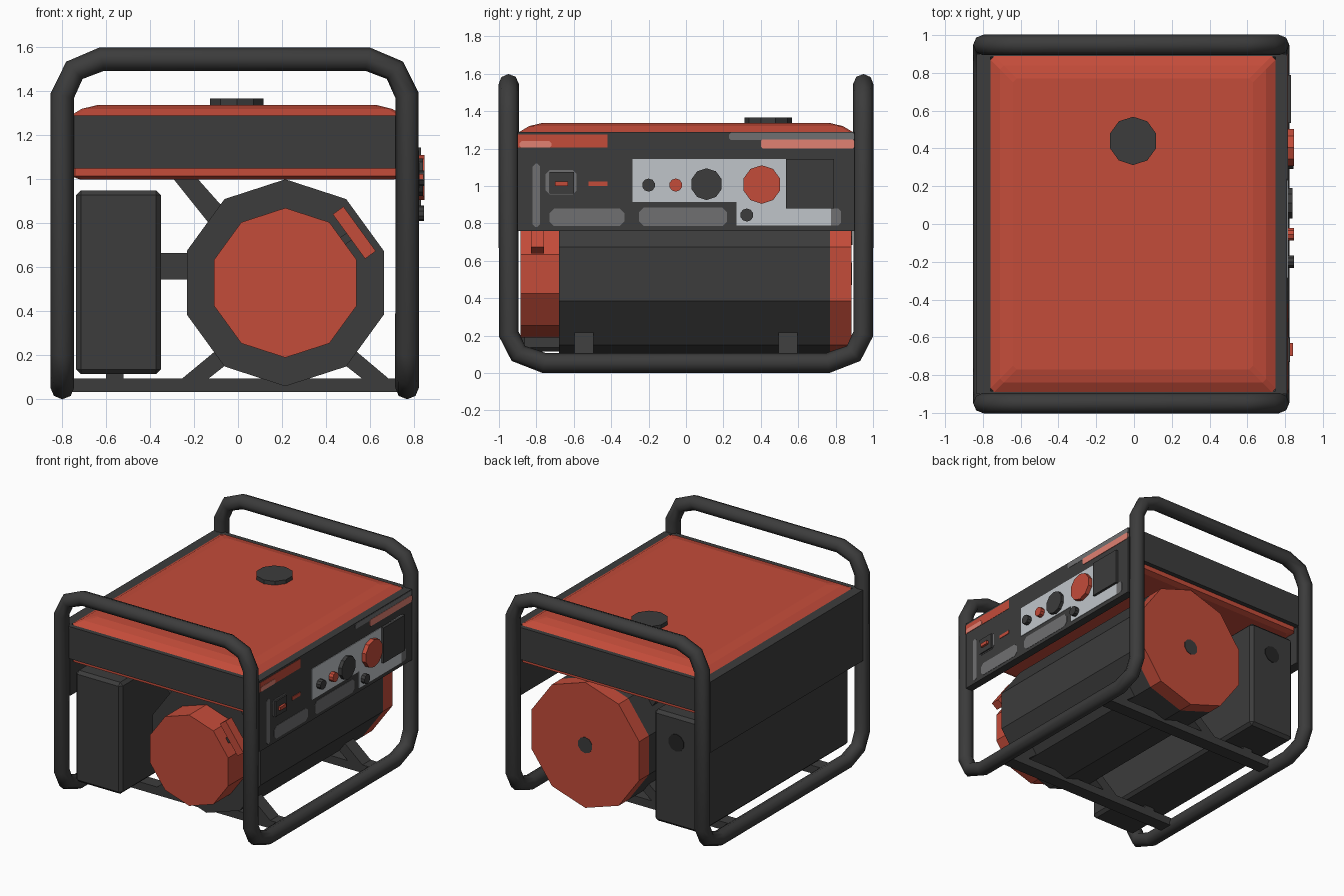
import bpy, bmesh, math

if "Cube" in bpy.data.objects:
    bpy.data.objects.remove(bpy.data.objects["Cube"])

# Flat colours
def colour(name, r, g, b):
    m = bpy.data.materials.new(name)
    m.diffuse_color = (r, g, b, 1)
    m.use_nodes = True
    m.node_tree.nodes["Principled BSDF"].inputs["Base Color"].default_value = m.diffuse_color
    return m

DARK = colour("charcoal", 0.045, 0.045, 0.045)
RED = colour("red", 0.55, 0.072, 0.042)
SILVER = colour("silver", 0.53, 0.56, 0.59)
GREY = colour("mid_grey", 0.16, 0.16, 0.165)
SALMON = colour("salmon", 0.75, 0.22, 0.17)
BLACK = colour("near_black", 0.018, 0.018, 0.018)


def finish(name, bm, mat):
    bmesh.ops.recalc_face_normals(bm, faces=bm.faces)
    me = bpy.data.meshes.new(name)
    bm.to_mesh(me)
    bm.free()
    me.materials.append(mat)
    ob = bpy.data.objects.new(name, me)
    bpy.context.collection.objects.link(ob)
    return ob


def prism(name, pts, axis, a, b, mat, bevel=0):
    """Extrude a 2D outline along an axis from a to b."""
    place = {'x': lambda u, v, t: (t, u, v),
             'y': lambda u, v, t: (u, t, v),
             'z': lambda u, v, t: (u, v, t)}[axis]
    bm = bmesh.new()
    r1 = [bm.verts.new(place(u, v, a)) for u, v in pts]
    r2 = [bm.verts.new(place(u, v, b)) for u, v in pts]
    bm.faces.new(r1)
    bm.faces.new(r2)
    n = len(pts)
    for i in range(n):
        j = (i + 1) % n
        bm.faces.new((r1[i], r1[j], r2[j], r2[i]))
    if bevel:
        bmesh.ops.bevel(bm, geom=bm.edges[:], offset=bevel, segments=1,
                        affect='EDGES', profile=0.5)
    return finish(name, bm, mat)


def rect(u0, u1, v0, v1, c=0):
    if not c:
        return [(u0, v0), (u1, v0), (u1, v1), (u0, v1)]
    return [(u0 + c, v0), (u1 - c, v0), (u1, v0 + c), (u1, v1 - c),
            (u1 - c, v1), (u0 + c, v1), (u0, v1 - c), (u0, v0 + c)]


def ngon(u, v, r, n=10):
    return [(u + r * math.cos(math.pi / 2 + k * math.tau / n),
             v + r * math.sin(math.pi / 2 + k * math.tau / n)) for k in range(n)]


# Tubular frame: one closed loop of handles, posts and bottom rails
XL, XR, Y = -0.798, 0.768, 0.948
handle = [(XL, 1.38), (XL + 0.055, 1.495), (XL + 0.18, 1.546),
          (XR - 0.18, 1.546), (XR - 0.055, 1.495), (XR, 1.38)]
rail = [(-Y, 0.21), (-Y + 0.052, 0.105), (-Y + 0.19, 0.054),
        (Y - 0.19, 0.054), (Y - 0.052, 0.105), (Y, 0.21)]
path = [(x, -Y, z) for x, z in handle] + [(XR, y, z) for y, z in rail]
path += [(x, Y, z) for x, z in reversed(handle)] + [(XL, y, z) for y, z in reversed(rail)]
cu = bpy.data.curves.new("tube_frame", 'CURVE')
cu.dimensions = '3D'
cu.bevel_depth = 0.054
cu.bevel_resolution = 2
sp = cu.splines.new('POLY')
sp.points.add(len(path) - 1)
for p, co in zip(sp.points, path):
    p.co = (*co, 1)
sp.use_cyclic_u = True
cu.materials.append(DARK)
frame = bpy.data.objects.new("tube_frame", cu)
bpy.context.collection.objects.link(frame)
bpy.context.view_layer.objects.active = frame
frame.select_set(True)
bpy.ops.object.convert(target='MESH')
frame.select_set(False)

# Fuel tank: stacked rectangular rings with softened top and bottom
bm = bmesh.new()
rings = []
for inset, z in [(0.04, 1.0), (0.0, 1.015), (0.0, 1.29), (0.05, 1.32), (0.12, 1.337)]:
    rings.append([bm.verts.new((u, v, z)) for u, v in
                  rect(-0.76 + inset, 0.75 - inset, -0.89 + inset, 0.89 - inset, 0.02)])
bm.faces.new(rings[0])
bm.faces.new(rings[-1])
for a, b in zip(rings, rings[1:]):
    for i in range(8):
        j = (i + 1) % 8
        bm.faces.new((a[i], a[j], b[j], b[i]))
finish("fuel_tank", bm, RED)
prism("tank_cap", ngon(-0.005, 0.44, 0.128), 'z', 1.33, 1.366, DARK)

# Bands around the tank and deep side panels
for s, side in ((-1, "front"), (1, "back")):
    lo, hi = sorted((s * 0.885, s * 0.925))
    prism(side + "_band", rect(-0.78, 0.76, 1.05, 1.29), 'y', lo, hi, DARK)
prism("left_panel", rect(-0.9, 0.9, 0.76, 1.29), 'x', -0.835, -0.76, DARK)
prism("control_panel", rect(-0.9, 0.9, 0.76, 1.29), 'x', 0.75, 0.81, DARK)

# Engine drum with red front and rear covers
EX, EZ = 0.215, 0.53
prism("engine_drum", ngon(EX, EZ, 0.47), 'y', -0.68, 0.77, DARK)
prism("rear_cover", ngon(EX, EZ, 0.47), 'y', 0.77, 0.885, RED)
prism("starter_cover", ngon(EX, EZ, 0.34), 'y', -0.885, -0.68, RED)
prism("rear_hub", ngon(EX, EZ, 0.06), 'y', 0.88, 0.888, DARK)

# Pull handle: bar lying along the upper right facet of the starter cover
ca, sa = math.cos(math.radians(36)), math.sin(math.radians(36))
def polar(r0, r1, t0, t1):
    return [(EX + r * ca - t * sa, EZ + r * sa + t * ca)
            for r, t in ((r0, t0), (r1, t0), (r1, t1), (r0, t1))]
prism("pull_handle", polar(0.357, 0.417, -0.125, 0.125), 'y', -0.83, -0.76, RED)
prism("pull_stem", polar(0.31, 0.37, -0.02, 0.02), 'y', -0.81, -0.78, DARK)

# Exhaust box on the left, with outlet and linking pipe
prism("exhaust_box", rect(-0.735, -0.35, 0.115, 0.95), 'y', -0.885, 0.885, DARK, 0.022)
prism("exhaust_outlet", ngon(-0.54, 0.75, 0.065), 'y', 0.88, 0.889, BLACK)
prism("link_pipe", rect(-0.36, -0.2, 0.545, 0.665), 'y', -0.1, 0.1, DARK)

# Crossbars, feet and struts, repeated front and back
for s, side in ((-1, "front"), (1, "back")):
    y0, y1 = s * 0.545 - 0.05, s * 0.545 + 0.05
    prism(side + "_crossbar", rect(-0.79, 0.76, 0.035, 0.095), 'y', y0, y1, DARK)
    prism(side + "_box_foot", rect(-0.6, -0.52, 0.09, 0.13), 'y', y0, y1, DARK)
    prism(side + "_left_mount", [(-0.26, 0.09), (-0.14, 0.09), (0.0, 0.2), (-0.03, 0.28)],
          'y', y0, y1, DARK)
    prism(side + "_right_mount", [(0.69, 0.09), (0.5, 0.25), (0.43, 0.2), (0.57, 0.09)],
          'y', y0, y1, DARK)
    prism(side + "_tank_strut", [(-0.3, 1.01), (-0.1, 0.76), (-0.03, 0.83), (-0.19, 1.01)],
          'y', y0, y1, DARK)

# Painted plates on the control panel: name, outline, colour, layer
P = 0.81
plates = [
    ("grey_left_edge", rect(-0.82, -0.78, 0.78, 1.12, 0.015), GREY, 1),
    ("grey_pad_a", rect(-0.73, -0.33, 0.785, 0.88, 0.025), GREY, 1),
    ("grey_pad_b", rect(-0.25, 0.22, 0.785, 0.885, 0.025), GREY, 1),
    ("grey_right_edge", rect(0.76, 0.83, 0.79, 0.88, 0.015), GREY, 1),
    ("silver_plate", [(-0.285, 0.915), (0.27, 0.915), (0.27, 0.79), (0.775, 0.79),
                      (0.775, 1.145), (-0.285, 1.145)], SILVER, 2),
    ("label_left_red", rect(-0.9, -0.42, 1.205, 1.275), RED, 1),
    ("label_left_salmon", rect(-0.89, -0.72, 1.205, 1.24, 0.01), SALMON, 2),
    ("label_right_grey", rect(0.23, 0.9, 1.245, 1.285, 0.01), GREY, 1),
    ("label_right_salmon", rect(0.4, 0.9, 1.2, 1.25, 0.01), SALMON, 2),
    ("red_bar", rect(-0.52, -0.42, 1.0, 1.025), RED, 2),
    ("switch_surround", rect(-0.75, -0.585, 0.955, 1.085, 0.02), GREY, 2),
]
for name, pts, mat, layer in plates:
    prism(name, pts, 'x', P - 0.002, P + 0.002 * layer, mat)

# Switch, knobs, sockets and breaker box
prism("switch_box", rect(-0.73, -0.6, 0.96, 1.075), 'x', P, P + 0.015, DARK)
prism("switch_rocker", rect(-0.7, -0.63, 1.0, 1.025), 'x', P, P + 0.032, RED)
prism("breaker_box", rect(0.535, 0.79, 0.88, 1.145), 'x', P, P + 0.022, DARK)
for name, y, z, r, depth, mat in [
        ("small_dark_knob", -0.2, 1.005, 0.035, 0.038, DARK),
        ("small_red_knob", -0.055, 1.005, 0.035, 0.038, RED),
        ("dark_socket", 0.11, 1.01, 0.085, 0.03, DARK),
        ("red_socket", 0.405, 1.008, 0.103, 0.036, RED),
        ("lower_dark_knob", 0.325, 0.845, 0.035, 0.034, DARK)]:
    prism(name, ngon(y, z, r), 'x', P, P + depth, mat)
